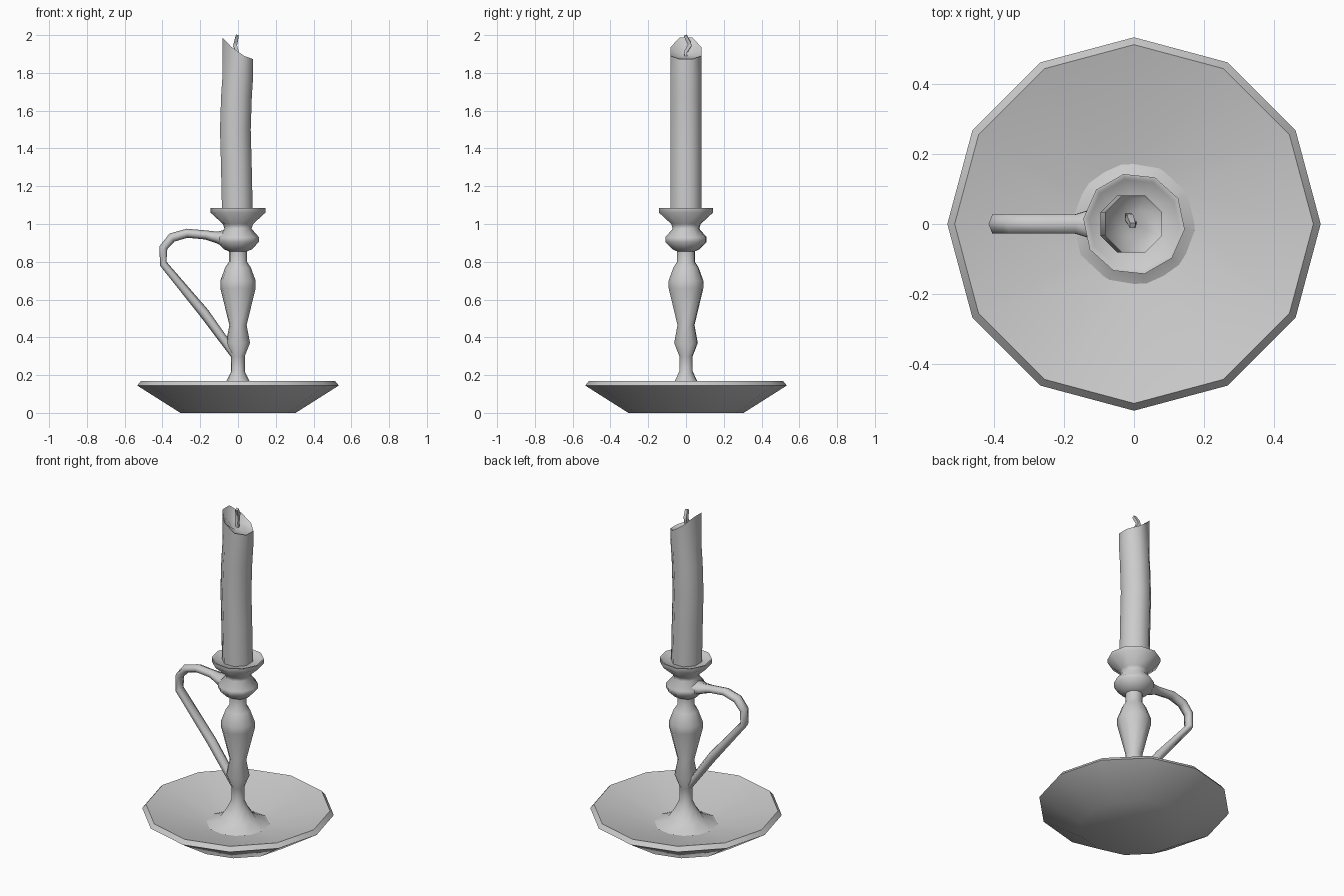
import bpy, bmesh, math
from mathutils import Vector

if "Cube" in bpy.data.objects:
    bpy.data.objects.remove(bpy.data.objects["Cube"])


def skin(name, rings, cap_start=True, cap_end=True, angle=40):
    """Bridge equal-length rings of points into one closed skin."""
    bm = bmesh.new()
    loops = [[bm.verts.new(p) for p in ring] for ring in rings]
    n = len(loops[0])
    for a, b in zip(loops, loops[1:]):
        for i in range(n):
            j = (i + 1) % n
            bm.faces.new((a[i], a[j], b[j], b[i]))
    if cap_start:
        bm.faces.new(loops[0][::-1])
    if cap_end:
        bm.faces.new(loops[-1])
    bmesh.ops.recalc_face_normals(bm, faces=bm.faces)
    mesh = bpy.data.meshes.new(name)
    bm.to_mesh(mesh)
    bm.free()
    ob = bpy.data.objects.new(name, mesh)
    bpy.context.collection.objects.link(ob)
    bpy.ops.object.select_all(action='DESELECT')
    ob.select_set(True)
    bpy.context.view_layer.objects.active = ob
    bpy.ops.object.shade_smooth_by_angle(angle=math.radians(angle))
    return ob


def circle(r, n, turn=0.0, cx=0.0, height=lambda x: 0.0):
    pts = []
    for i in range(n):
        a = math.radians(turn) + 2 * math.pi * i / n
        x = r * math.cos(a)
        pts.append((cx + x, r * math.sin(a), height(x)))
    return pts


def lathe(name, profile, n, turn=0.0, angle=40):
    return skin(name, [circle(r, n, turn, 0, lambda x, z=z: z) for r, z in profile], angle=angle)


def tube(name, path, n, turn=0.0):
    """Sweep an n-gon; each path entry is (point, half thickness, half width)."""
    pts = [Vector(p[0]) for p in path]
    rings = []
    for i, (p, thick, wide) in enumerate(path):
        t = (pts[min(i + 1, len(pts) - 1)] - pts[max(i - 1, 0)]).normalized()
        side = Vector((0, 1, 0))
        side = (side - t * side.dot(t)).normalized()
        up = side.cross(t)
        rings.append([])
        for k in range(n):
            a = math.radians(turn) + 2 * math.pi * k / n
            rings[-1].append(pts[i] + up * thick * math.cos(a) + side * wide * math.sin(a))
    return skin(name, rings, angle=70)


# Shallow twelve-sided drip dish
lathe("dish", [(0.305, 0), (0.534, 0.145), (0.513, 0.17), (0.17, 0.075), (0.08, 0.07)], 12)

# Turned stem with candle cup
lathe("stem", [(0.18, 0.075), (0.10, 0.11), (0.06, 0.17), (0.036, 0.22), (0.036, 0.30),
               (0.064, 0.37), (0.046, 0.465), (0.094, 0.66), (0.094, 0.70), (0.068, 0.77),
               (0.048, 0.80), (0.048, 0.855), (0.072, 0.865), (0.112, 0.905), (0.112, 0.93),
               (0.072, 0.975), (0.08, 1.00), (0.146, 1.06), (0.146, 1.085), (0.138, 1.085),
               (0.13, 1.075), (0.05, 1.07)], 10, 30, 65)

# Curved handle on the left
tube("handle", [((-0.07, 0, 0.925), 0.045, 0.07), ((-0.115, 0, 0.93), 0.03, 0.05),
                ((-0.17, 0, 0.942), 0.024, 0.031), ((-0.27, 0, 0.951), 0.024, 0.031),
                ((-0.35, 0, 0.928), 0.025, 0.031), ((-0.395, 0, 0.875), 0.022, 0.031),
                ((-0.396, 0, 0.79), 0.02, 0.031), ((-0.18, 0, 0.53), 0.027, 0.031),
                ((-0.02, 0, 0.31), 0.022, 0.031)], 6)


# Slightly bent candle with a slanted, hollowed top
def slant(x):
    return 1.91 - 0.70 * x + 3.0 * x * x


R = 0.088
body = [circle(R, 8, 22.5, cx, lambda x, z=z: z)
        for cx, z in ((-0.003, 1.05), (-0.009, 1.32), (-0.014, 1.5), (-0.008, 1.68), (-0.001, 1.78))]
top = [circle(R, 8, 22.5, -0.001, slant),
       circle(R * 0.92, 8, 22.5, -0.001, lambda x: slant(x) - 0.006),
       circle(R * 0.45, 8, 22.5, -0.001, lambda x: 1.89 - 0.25 * x)]
skin("candle", body + top, angle=55)

# Bent wick
tube("wick", [((0.0, 0.0, 1.87), 0.01, 0.01), ((-0.003, -0.002, 1.91), 0.012, 0.012),
              ((-0.016, 0.02, 1.945), 0.014, 0.014), ((-0.012, 0.016, 1.96), 0.014, 0.014),
              ((-0.004, -0.004, 1.998), 0.011, 0.011)], 4, 45)
